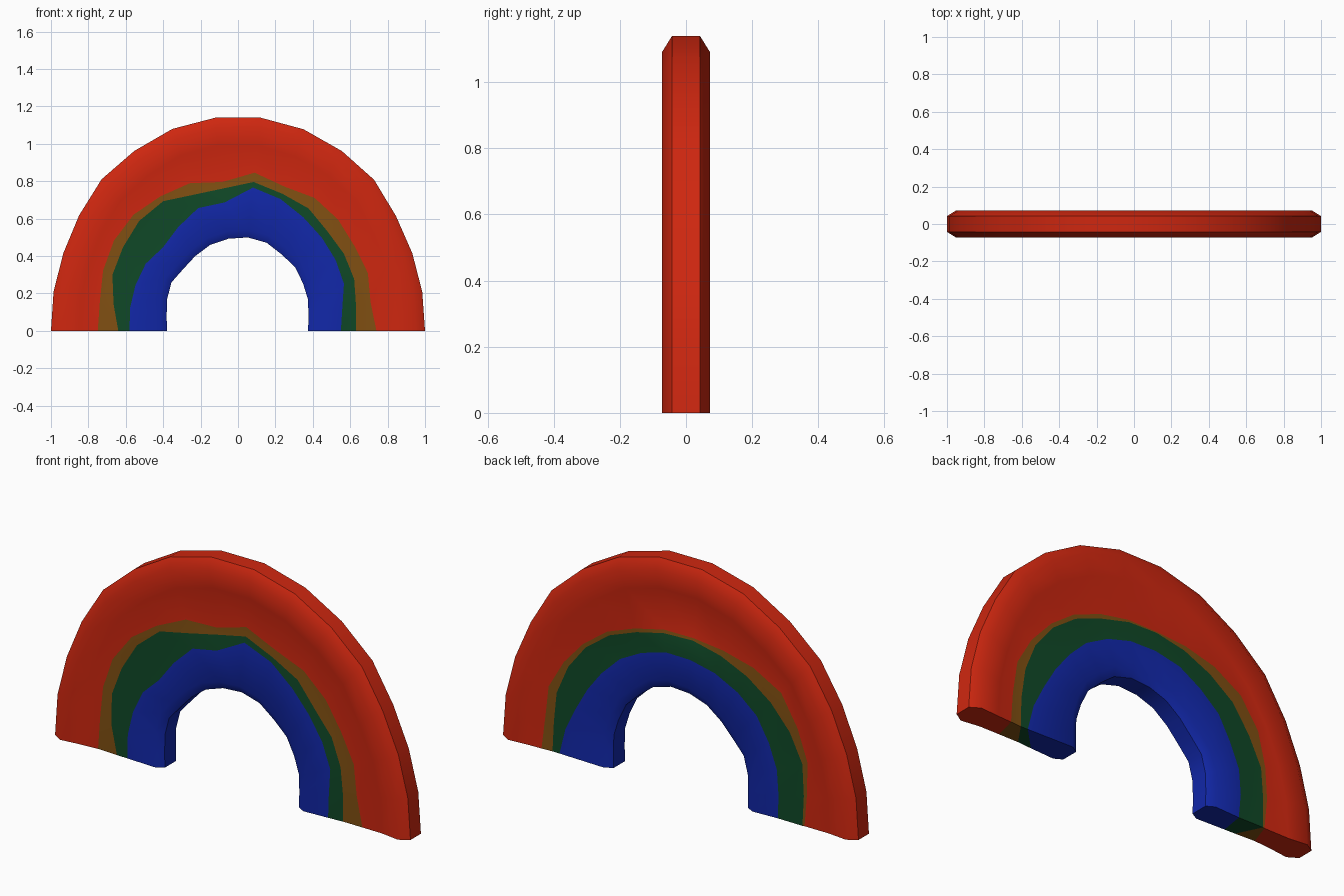
import bpy, bmesh, math, random

if "Cube" in bpy.data.objects:
    bpy.data.objects.remove(bpy.data.objects["Cube"])

random.seed(4)
STEPS = 16   # stations, 12 degrees apart, from the right foot to the left foot

# Radius of every outline at each station
INNER = [.375, .385, .41, .43, .457, .47, .495, .502, .495, .483, .46, .441, .44, .415, .39, .38]
OUTER = [1.0, 1.007, 1.02, 1.044, 1.087, 1.11, 1.133, 1.146, 1.146, 1.135, 1.11, 1.09, 1.05, 1.022, 1.008, 1.0]

# Wobbly colour borders: blue/green, green/gold, gold/red
FRONT = [
    [.55, .57, .62, .645, .67, .70, .74, .77, .69, .69, .64, .60, .61, .60, .59, .58],
    [.63, .645, .68, .70, .715, .755, .77, .80, .765, .765, .80, .79, .76, .735, .68, .64],
    [.74, .725, .76, .77, .80, .82, .81, .85, .80, .83, .83, .835, .82, .79, .755, .75]]
BACK = [
    [.67, .65, .63, .63, .64, .66, .67, .68, .68, .68, .67, .66, .63, .61, .58, .56],
    [.71, .72, .75, .77, .78, .78, .77, .775, .78, .78, .78, .78, .77, .76, .72, .70],
    [.77, .77, .80, .80, .80, .80, .79, .79, .79, .81, .84, .86, .83, .79, .74, .71]]

BLUE, GREEN, GOLD, RED = range(4)
COLOURS = [("blue", (.006, .021, .40)), ("green", (.005, .065, .02)),
           ("gold", (.22, .08, .006)), ("red", (.62, .02, .005))]
SEGMENT_COLOURS = [BLUE, BLUE, GREEN, GOLD, RED, RED, RED]


def side_profile(i, borders, sign):
    """(radius, y) from the inner edge to the outer edge on one side."""
    a, b = INNER[i], OUTER[i]
    top = math.sin(math.pi * i / (STEPS - 1))
    dent = .008 * top                       # face sinks a little near the crown
    pts = [(a, .045), (a + .04, .068)]
    for row, y in zip(borders, (.064, .06, .058)):
        pts.append((row[i], y + random.uniform(-.005, .005)))
    pts += [(b - .15, .062 - dent + random.uniform(-.005, .005)),
            (b - .05, .073), (b, .042)]
    return [(r, sign * y) for r, y in pts]


# Rainbow arch: closed cross-sections bridged along the arc
bm = bmesh.new()
rings = []
for i in range(STEPS):
    ang = math.pi * i / (STEPS - 1)
    ca, sa = math.cos(ang), math.sin(ang)
    pair = []
    for borders, sign in ((FRONT, -1), (BACK, 1)):
        pair.append([bm.verts.new((r * ca, y, max(0, r * sa)))
                     for r, y in side_profile(i, borders, sign)])
    rings.append(pair)


def quad(verts, colour):
    face = bm.faces.new(verts)
    face.material_index = colour
    face.smooth = True


for (f0, b0), (f1, b1) in zip(rings, rings[1:]):
    for k, colour in enumerate(SEGMENT_COLOURS):
        quad((f0[k], f0[k + 1], f1[k + 1], f1[k]), colour)
        quad((b0[k + 1], b0[k], b1[k], b1[k + 1]), colour)
    quad((b0[0], f0[0], f1[0], b1[0]), BLUE)          # underside
    quad((f0[-1], b0[-1], b1[-1], f1[-1]), RED)       # outer edge

# Striped feet
for front, back in (rings[0], rings[-1]):
    for k, colour in enumerate(SEGMENT_COLOURS):
        quad((front[k], front[k + 1], back[k + 1], back[k]), colour)

bmesh.ops.recalc_face_normals(bm, faces=bm.faces)
mesh = bpy.data.meshes.new("rainbow_arch")
bm.to_mesh(mesh)
bm.free()
for name, rgb in COLOURS:
    mat = bpy.data.materials.new(name)
    mat.diffuse_color = (*rgb, 1)
    mat.use_nodes = True
    mat.node_tree.nodes["Principled BSDF"].inputs["Base Color"].default_value = mat.diffuse_color
    mesh.materials.append(mat)

arch = bpy.data.objects.new("rainbow_arch", mesh)
bpy.context.collection.objects.link(arch)
bpy.context.view_layer.objects.active = arch
arch.select_set(True)
bpy.ops.object.shade_smooth_by_angle(angle=math.radians(50))
